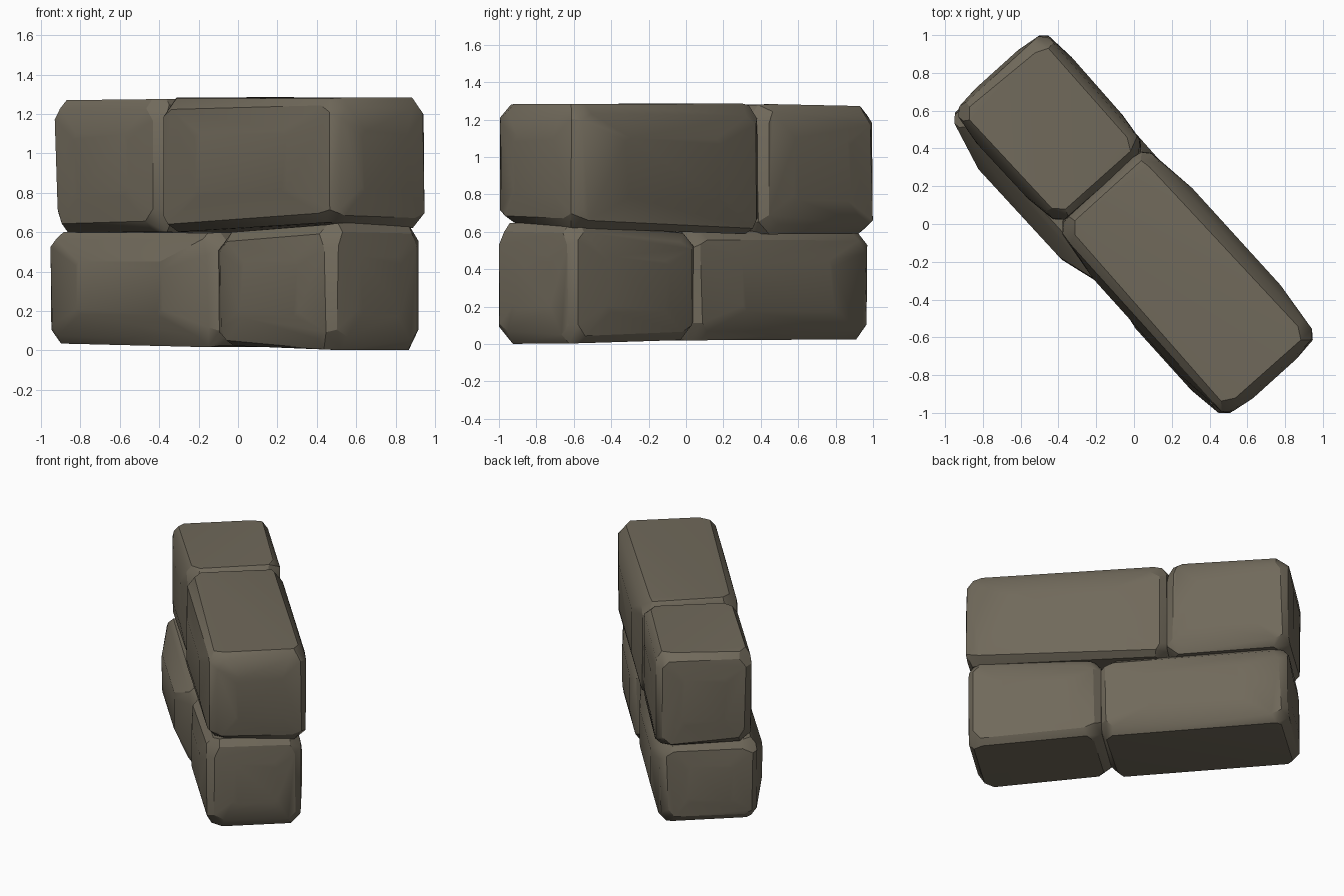
import bpy, bmesh, math, random
from mathutils import Vector

if "Cube" in bpy.data.objects:
    bpy.data.objects.remove(bpy.data.objects["Cube"])

random.seed(7)
U = Vector((0.67, -0.742, 0))   # along the wall
V = Vector((0.742, 0.67, 0))    # across the wall, toward the back

mat = bpy.data.materials.new("grey brown stone")
mat.diffuse_color = (0.163, 0.142, 0.104, 1)
mat.use_nodes = True
mat.node_tree.nodes["Principled BSDF"].inputs["Base Color"].default_value = mat.diffuse_color


def stone(name, s, t0, t1, z0, z1, bulge, drop=0.0, inset=0.043):
    """Chipped block: s = range along the wall; t0, t1, z0, z1 = pairs of
    (start, end) limits; bulge = outward swell (ends, front, back, top/bottom);
    drop = how far the underside sinks toward the back."""
    half = [(s[1] - s[0]) / 2, (t1[0] - t0[0]) / 2, (z1[0] - z0[0]) / 2]
    bm = bmesh.new()
    for a in range(3):
        b, c = (a + 1) % 3, (a + 2) % 3
        for sign in (-1, 1):
            swell = (bulge[0], bulge[1] if sign < 0 else bulge[2], bulge[3])[a]
            for sb in (-1, 1):
                for sc in (-1, 1):
                    # chipped corner of each face: two points, plus a swollen inner ring
                    for kb, kc in ((0, 1), (1, 0)):
                        i = inset * random.uniform(0.75, 1.35)
                        k = inset * random.uniform(0.7, 1.5)
                        pb = half[b] - i - kb * k
                        pc = half[c] - i - kc * k
                        for scale, out in ((1, 0), (0.55, swell)):
                            p = [0, 0, 0]
                            p[a] = sign * (half[a] + out + random.uniform(-0.006, 0.006) * (scale == 1))
                            p[b], p[c] = sb * pb * scale, sc * pc * scale
                            # warp to the measured, slightly tapered limits
                            f = (p[0] / half[0] + 1) / 2
                            g = (p[1] / half[1] + 1) / 2
                            h = (p[2] / half[2] + 1) / 2
                            ta, tb = t0[0] + (t0[1] - t0[0]) * f, t1[0] + (t1[1] - t1[0]) * f
                            za, zb = z0[0] + (z0[1] - z0[0]) * f, z1[0] + (z1[1] - z1[0]) * f
                            za -= drop * g
                            co = U * (s[0] + (s[1] - s[0]) * f) + V * (ta + (tb - ta) * g)
                            co.z = max(0, za + (zb - za) * h)
                            bm.verts.new(co)
    bmesh.ops.convex_hull(bm, input=bm.verts[:])
    inner = [v for v in bm.verts if not v.link_faces]
    bmesh.ops.delete(bm, geom=inner, context='VERTS')
    bmesh.ops.dissolve_limit(bm, angle_limit=math.radians(3), verts=bm.verts[:], edges=bm.edges[:])
    bmesh.ops.recalc_face_normals(bm, faces=bm.faces[:])
    me = bpy.data.meshes.new(name)
    bm.to_mesh(me)
    bm.free()
    me.materials.append(mat)
    ob = bpy.data.objects.new(name, me)
    bpy.context.collection.objects.link(ob)
    bpy.ops.object.select_all(action='DESELECT')
    ob.select_set(True)
    bpy.context.view_layer.objects.active = ob
    bpy.ops.object.shade_smooth_by_angle(angle=math.radians(26))


# lower course: long stone then short stone
stone("lower_long_stone", (-1.07, 0.19), (-0.35, -0.34), (0.30, 0.29),
      (0.03, 0.02), (0.60, 0.60), (0.015, 0.07, 0.035, 0.004))
stone("lower_short_stone", (0.19, 1.08), (-0.335, -0.335), (0.30, 0.29),
      (0.02, 0.005), (0.595, 0.645), (0.015, 0.03, 0.03, 0.004))

# upper course: short stone then long stone
stone("upper_short_stone", (-1.08, -0.26), (-0.31, -0.30), (0.33, 0.32),
      (0.61, 0.61), (1.265, 1.28), (0.015, 0.025, 0.02, 0.004), 0.025)
stone("upper_long_stone", (-0.26, 1.085), (-0.32, -0.32), (0.32, 0.325),
      (0.605, 0.65), (1.28, 1.28), (0.022, 0.035, 0.035, 0.003), 0.025)
